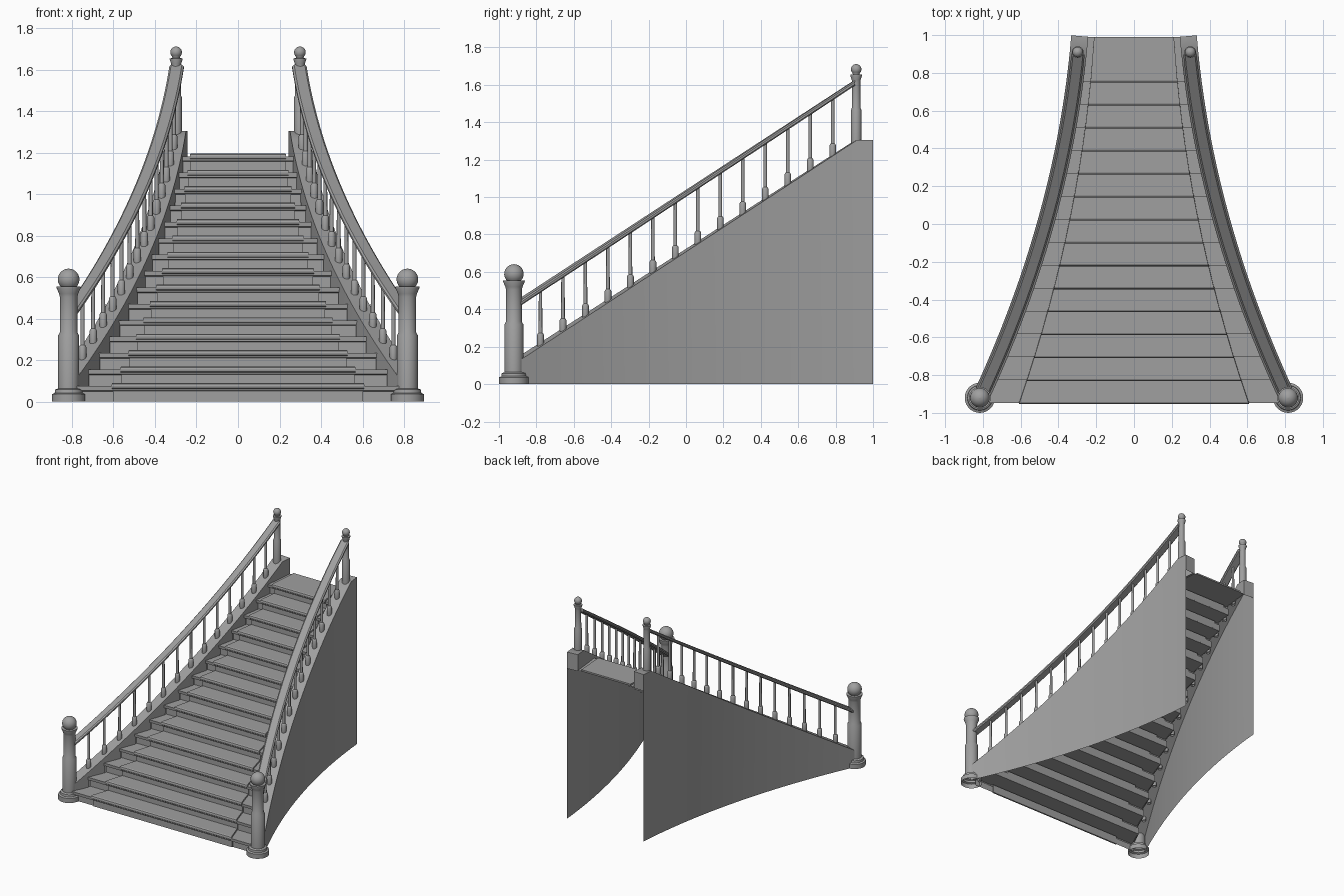
import bpy, math

if "Cube" in bpy.data.objects:
    bpy.data.objects.remove(bpy.data.objects["Cube"])

stone = bpy.data.materials.new("plain_grey")
stone.use_nodes = True
GREY = (0.35, 0.35, 0.35, 1)
stone.diffuse_color = GREY
stone.node_tree.nodes["Principled BSDF"].inputs["Base Color"].default_value = GREY

STEPS, RUN, RISE = 15, 0.1215, 0.079
FRONT, BACK, POST_Y = -0.953, 0.99, 0.91
RISER = 0.03            # how far each riser sits behind its nosing
BOW, FLARE = 0.10, 0.10  # slope and curvature of the plan


def make(name, verts, faces, smooth=True):
    mesh = bpy.data.meshes.new(name)
    mesh.from_pydata(verts, [], faces)
    mesh.materials.append(stone)
    if smooth:
        mesh.shade_smooth()
        mesh.set_sharp_from_angle(angle=math.radians(35))
    obj = bpy.data.objects.new(name, mesh)
    bpy.context.collection.objects.link(obj)
    return obj


def plan_x(y):
    """Half width of the flaring staircase at depth y."""
    t = POST_Y - y
    return 0.295 + BOW * t + FLARE * t * t


def beside(y, off):
    """Point on the plan curve, moved outward by off."""
    s = BOW + 2 * FLARE * (POST_Y - y)
    n = math.hypot(1, s)
    return plan_x(y) + off / n, y + off * s / n


def wall_top(y):
    return 1.305 + 0.648 * (min(y, POST_Y) - POST_Y)


def rail_z(y):
    return 1.02 + 0.655 * y


def loft(name, side, ys, section, closed=False):
    """Sweep section(y) -> [(offset, z)] along the plan curve."""
    verts, faces = [], []
    for y in ys:
        for off, z in section(y):
            x, yy = beside(y, off)
            verts.append((side * x, yy, z))
    n = len(section(ys[0]))
    for j in range(len(ys) - 1):
        for i in range(n if closed else n - 1):
            a, b = j * n + i, j * n + (i + 1) % n
            faces.append((a, a + n, b + n, b))
    last = (len(ys) - 1) * n
    faces += [tuple(range(n)), tuple(last + i for i in reversed(range(n)))] if closed else []
    if side < 0:
        faces = [f[::-1] for f in faces]
    return make(name, verts, faces)


def lathe(name, profile, x, y, z, sides=20):
    """Turned part from (radius, height) pairs."""
    verts, faces = [], []
    for r, h in profile:
        for k in range(sides):
            a = math.tau * k / sides
            verts.append((x + r * math.cos(a), y + r * math.sin(a), z + h))
    for j in range(len(profile) - 1):
        for k in range(sides):
            a, b = j * sides + k, j * sides + (k + 1) % sides
            faces.append((a, b, b + sides, a + sides))
    return make(name, verts, faces)


def ball(r, centre, start):
    """Profile of a ball, from the start angle up to its pole."""
    angles = [math.radians(start + (90 - start) * i / 10) for i in range(11)]
    return [(max(r * math.cos(a), 0.0005), centre + r * math.sin(a)) for a in angles]


def stair_sheet(name, step, half):
    """Folded sheet of risers and treads; step lists (y, z) from each nosing."""
    pts = []
    for k in range(STEPS):
        y0, z0 = FRONT + RUN * k, 0.09 + RISE * k
        drop = -0.09 if k == 0 else step[-1][1] - RISE
        pts.append((y0 + step[0][0], z0 + drop))
        pts += [(y0 + dy, z0 + dz) for dy, dz in step]
    pts.append((BACK, pts[-1][1]))
    verts = [(s * half(y), y, z) for y, z in pts for s in (-1, 1)]
    faces = [(2 * i, 2 * i + 1, 2 * i + 3, 2 * i + 2) for i in range(len(pts) - 1)]
    return make(name, verts, faces, smooth=False)


# Stairs and the raised runner down the middle
stair_sheet("steps",
            [(RISER, -0.040), (0.007, -0.036), (0.005, -0.014)],
            lambda y: plan_x(y) - 0.04)
runner = stair_sheet("runner",
                     [(0.022, -0.032), (0.010, -0.031), (0.002, -0.024),
                      (0.0, -0.014), (0.003, -0.004), (0.011, 0.0)],
                     lambda y: 0.735 * plan_x(y))
thick = runner.modifiers.new("thickness", 'SOLIDIFY')
thick.thickness = 0.012
thick.offset = -1

# Turned profiles
big_post = [(0.08, 0), (0.08, 0.036), (0.067, 0.042), (0.065, 0.058), (0.05, 0.064),
            (0.05, 0.32), (0.042, 0.335), (0.042, 0.505), (0.046, 0.52), (0.058, 0.548),
            (0.058, 0.554), (0.034, 0.555)] + ball(0.052, 0.589, -45)
small_post = [(0.028, -0.02), (0.028, 0.16), (0.023, 0.172), (0.022, 0.31), (0.024, 0.322),
              (0.031, 0.343), (0.031, 0.349), (0.018, 0.35)] + ball(0.028, 0.378, -45)
spindle_foot = [(0.015, -0.02), (0.018, 0.0), (0.018, 0.052), (0.014, 0.06), (0.010, 0.063)]


def wall_section(y):
    """Outer skin, top, and an inner face cut to follow the steps."""
    top = wall_top(y)
    k = math.floor((y - FRONT - RISER) / RUN)
    foot = max(0.07 + RISE * min(k, STEPS - 1), 0)
    return [(0.045, 0), (0.045, top), (-0.045, top), (-0.045, foot)]


def rail_section(y):
    half = [(0.028, -0.014), (0.035, -0.006), (0.035, 0.006), (0.026, 0.014)]
    ring = half + [(-off, dz) for off, dz in reversed(half)]
    return [(off, rail_z(y) + dz) for off, dz in ring]


wall_ys = [-0.91 + (POST_Y + 0.91) * i / 28 for i in range(29)] + [0.995]
for step_no in range(1, STEPS):
    riser_y = FRONT + RISER + RUN * step_no
    wall_ys += [riser_y - 0.0005, riser_y + 0.0005]
wall_ys.sort()
rail_ys = [-0.90 + 1.80 * i / 28 for i in range(29)]

for side, label in ((1, "left"), (-1, "right")):
    # Side wall with a hollow back and a closed end
    loft(label + "_wall", side, wall_ys, wall_section)
    end = wall_ys[-1]
    top, foot = wall_top(end), wall_section(end)[3][1]
    corners = []
    for off, z in ((0.045, foot), (0.045, top), (-0.045, top), (-0.045, foot)):
        x, y = beside(end, off)
        corners.append((side * x, y, z))
    make(label + "_wall_end", corners, [(3, 2, 1, 0) if side < 0 else (0, 1, 2, 3)])

    # Handrail and its posts
    loft(label + "_handrail", side, rail_ys, rail_section, closed=True)
    lathe(label + "_bottom_post", big_post, side * 0.816, -0.92, 0, 28)
    lathe(label + "_top_post", small_post, side * 0.298, POST_Y, wall_top(POST_Y))

    # Spindles
    for i in range(14):
        y = -0.778 + 0.1202 * i
        base = wall_top(y)
        height = rail_z(y) - base
        lathe(f"{label}_spindle_{i + 1}", spindle_foot + [(0.009, height)],
              side * plan_x(y), y, base, 12)
